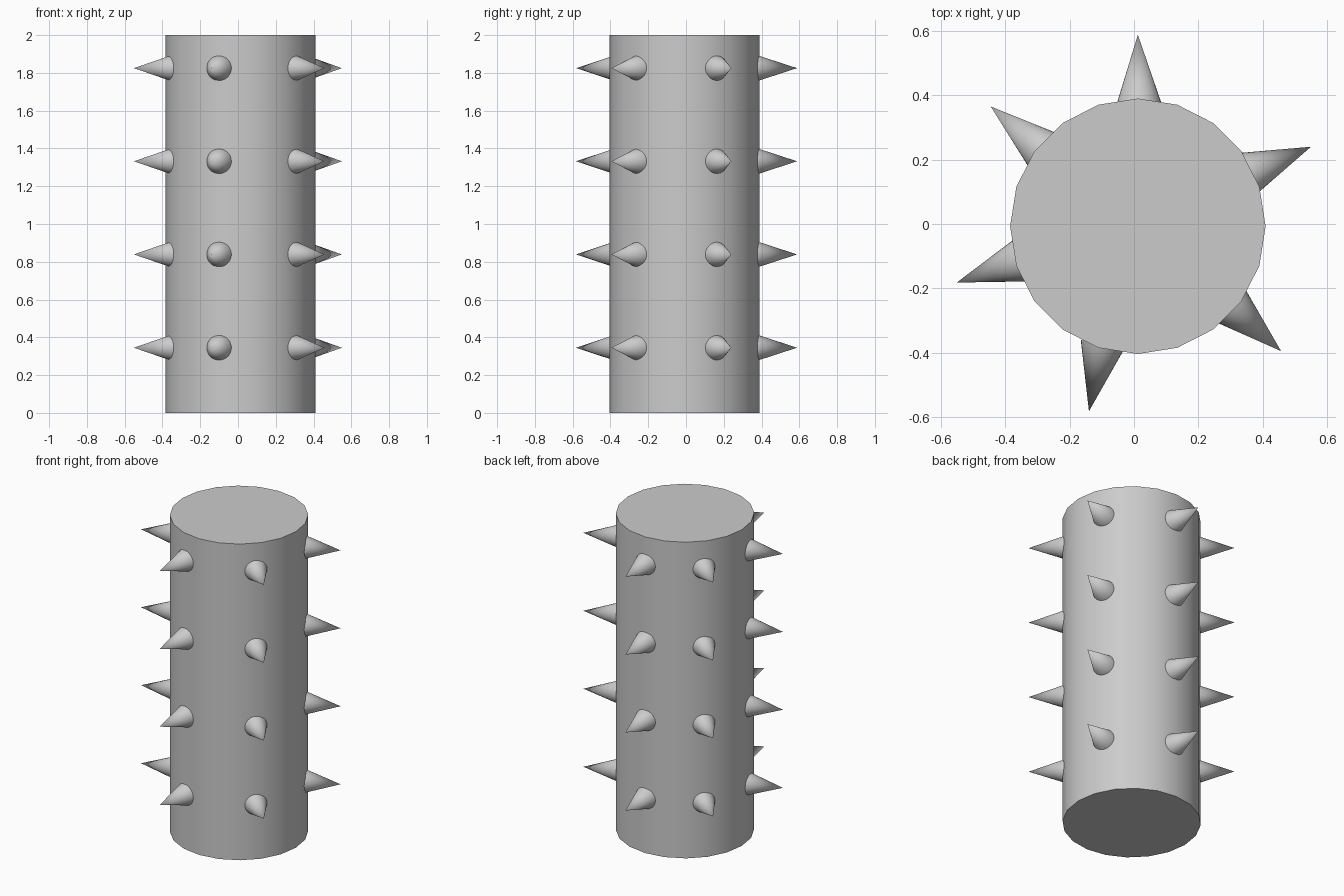
import bpy
from math import radians, cos, sin
from mathutils import Vector

if "Cube" in bpy.data.objects:
    bpy.data.objects.remove(bpy.data.objects["Cube"])

CENTRE = (0.012, -0.007)


def smooth(obj):
    bpy.ops.object.select_all(action='DESELECT')
    obj.select_set(True)
    bpy.context.view_layer.objects.active = obj
    bpy.ops.object.shade_smooth_by_angle(angle=radians(40))


# Main post: 20-sided cylinder with a vertex on +x
bpy.ops.mesh.primitive_cylinder_add(vertices=20, radius=0.397, depth=2,
                                    location=(*CENTRE, 1))
post = bpy.context.object
post.name = "post"
smooth(post)

# Spikes: tip position and pointing direction (degrees), seen from above
LENGTH, RADIUS = 0.212, 0.069
SPIKES = [
    (0.012, 0.588, 91),
    (0.550, 0.240, 23),
    (0.457, -0.395, -42),
    (-0.140, -0.582, -101.5),
    (-0.551, -0.182, 199),
    (-0.445, 0.365, 140),
]

# Four rings of spikes
for ring, z in enumerate((0.345, 0.839, 1.332, 1.825)):
    for i, (x, y, angle) in enumerate(SPIKES):
        a = radians(angle)
        axis = Vector((cos(a), sin(a), 0))
        bpy.ops.mesh.primitive_cone_add(
            vertices=32, radius1=RADIUS, radius2=0, depth=LENGTH,
            location=Vector((x, y, z)) - axis * LENGTH / 2,
            rotation=(0, radians(90), a))
        spike = bpy.context.object
        spike.name = f"spike_{ring + 1}_{i + 1}"
        smooth(spike)
